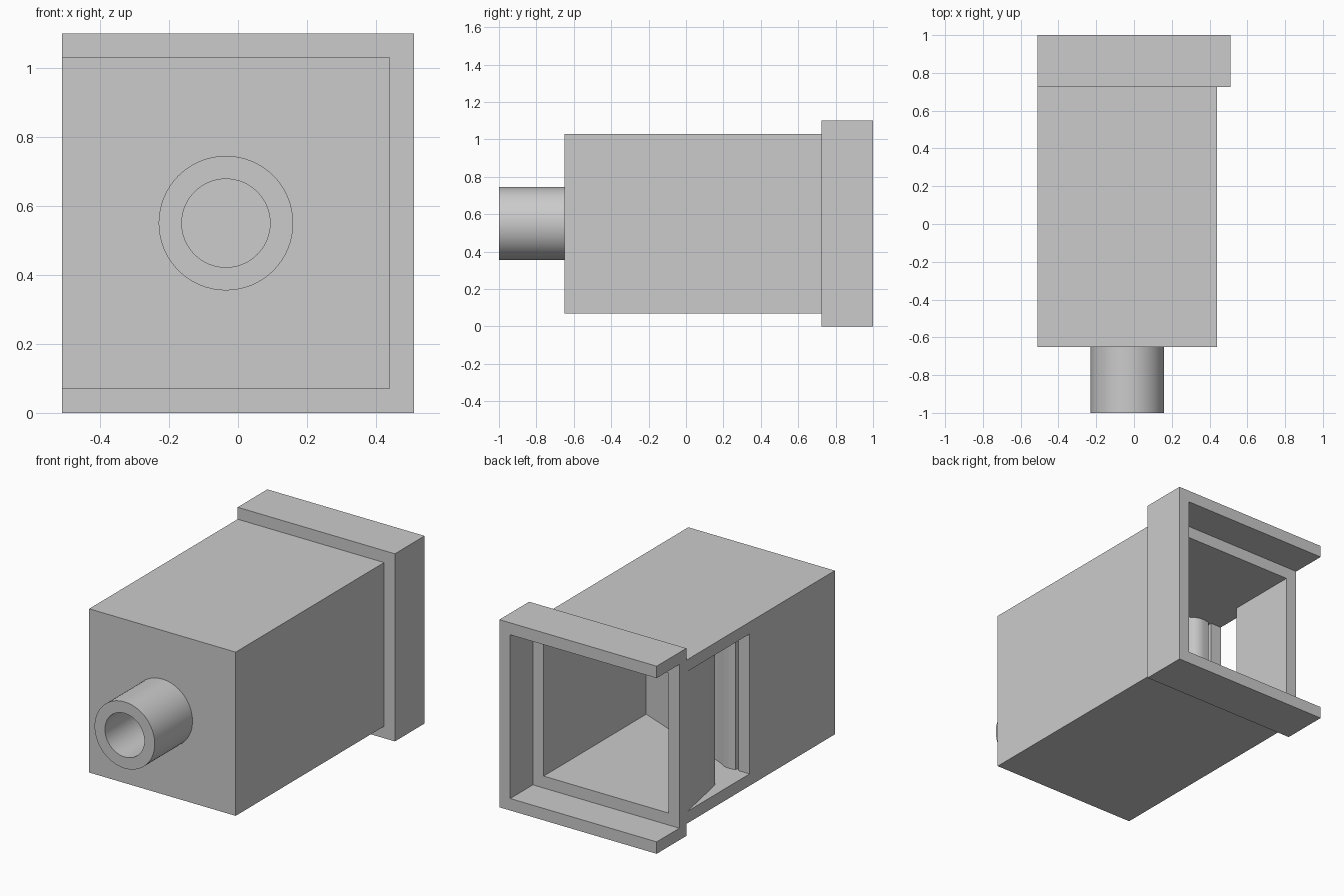
import bpy, bmesh, math
from mathutils import Matrix, Vector

cube = bpy.data.objects.get("Cube")
if cube:
    bpy.data.objects.remove(cube, do_unlink=True)

grey = bpy.data.materials.new("plain_grey")
grey.use_nodes = True
colour = (0.6, 0.6, 0.6, 1)
grey.diffuse_color = colour
grey.node_tree.nodes["Principled BSDF"].inputs["Base Color"].default_value = colour


def prism(name, outline, low, high, axis="Z"):
    """Extrude a closed outline along Z (outline is x, y) or Y (outline is x, z)."""
    bm = bmesh.new()
    place = (lambda a, b: (a, b, low)) if axis == "Z" else (lambda a, b: (a, low, b))
    face = bm.faces.new([bm.verts.new(place(a, b)) for a, b in outline])
    step = Vector((0, 0, high - low)) if axis == "Z" else Vector((0, high - low, 0))
    new = bmesh.ops.extrude_face_region(bm, geom=[face])["geom"]
    bmesh.ops.translate(bm, vec=step, verts=[v for v in new if isinstance(v, bmesh.types.BMVert)])
    bmesh.ops.recalc_face_normals(bm, faces=bm.faces)
    mesh = bpy.data.meshes.new(name)
    bm.to_mesh(mesh)
    bm.free()
    mesh.materials.append(grey)
    obj = bpy.data.objects.new(name, mesh)
    bpy.context.collection.objects.link(obj)
    return obj


def arc(cx, cy, rx, ry, start, end, steps):
    angles = [math.radians(start + (end - start) * i / steps) for i in range(steps + 1)]
    return [(cx + rx * math.cos(a), cy + ry * math.sin(a)) for a in angles]


def cut(target, cutter):
    """Subtract the cutter, bake the result and remove the cutter."""
    mod = target.modifiers.new("cut", "BOOLEAN")
    mod.object, mod.operation, mod.solver = cutter, "DIFFERENCE", "EXACT"
    bpy.context.view_layer.update()
    result = target.evaluated_get(bpy.context.evaluated_depsgraph_get())
    mesh = bpy.data.meshes.new_from_object(result)
    target.modifiers.clear()
    target.data = mesh
    bpy.data.objects.remove(cutter, do_unlink=True)


def smooth(obj):
    bpy.ops.object.select_all(action="DESELECT")
    obj.select_set(True)
    bpy.context.view_layer.objects.active = obj
    bpy.ops.object.shade_smooth_by_angle(angle=math.radians(30))


def rectangle(x0, x1, y0, y1):
    return [(x0, y0), (x1, y0), (x1, y1), (x0, y1)]


# Main dimensions
side, left, wall = -0.51, 0.44, 0.07
inner_side, inner_left = side + wall, left - wall
front, back, lip_y = -0.65, 0.79, 0.14
tube_x, tube_z, tube_r, bore_r = -0.035, 0.55, 0.195, 0.128

# Body shell
body = prism("body", rectangle(side, left, front, back), 0.07, 1.03)

# Inner chambers, sloped divider, narrow slit and side window with its wedge
divider_back = [(inner_left, -0.16), (-0.27, 0.1)] + arc(-0.38, 0.04, 0.1, 0.105, 50, 90, 6)
divider_front = [(-0.42, lip_y), (-0.42, 0.05)] + arc(-0.155, 0.05, 0.265, 0.3, 180, 270, 12)[1:]
front_room = [(inner_left, -0.25), (inner_left, front + wall), (inner_side, front + wall)]
window = [(inner_side, lip_y), (-0.55, lip_y), (-0.55, 0.926), (side, 0.72), (inner_side, 0.36)]
back_mouth = [(inner_side, 0.9), (inner_left, 0.9)]
cut(body, prism("cavity_cutter", back_mouth + divider_back + divider_front + front_room + window,
                0.14, 0.96))

# Bore through the front wall
bore = arc(tube_x, tube_z, bore_r, bore_r, 0, 360, 64)[:-1]
cut(body, prism("bore_cutter", bore, front - 0.1, front + wall + 0.02, "Y"))
smooth(body)

# Front tube
tube = prism("front_tube", arc(tube_x, tube_z, tube_r, tube_r, 0, 360, 64)[:-1], -1, front, "Y")
cut(tube, prism("tube_cutter", bore, -1.1, front + 0.1, "Y"))
smooth(tube)

# Three-sided collar around the open back
collar = [(side, 0), (0.51, 0), (0.51, 1.1), (side, 1.1),
          (side, 1.03), (left, 1.03), (left, 0.07), (side, 0.07)]
prism("back_collar", collar, 0.725, 1, "Y")
